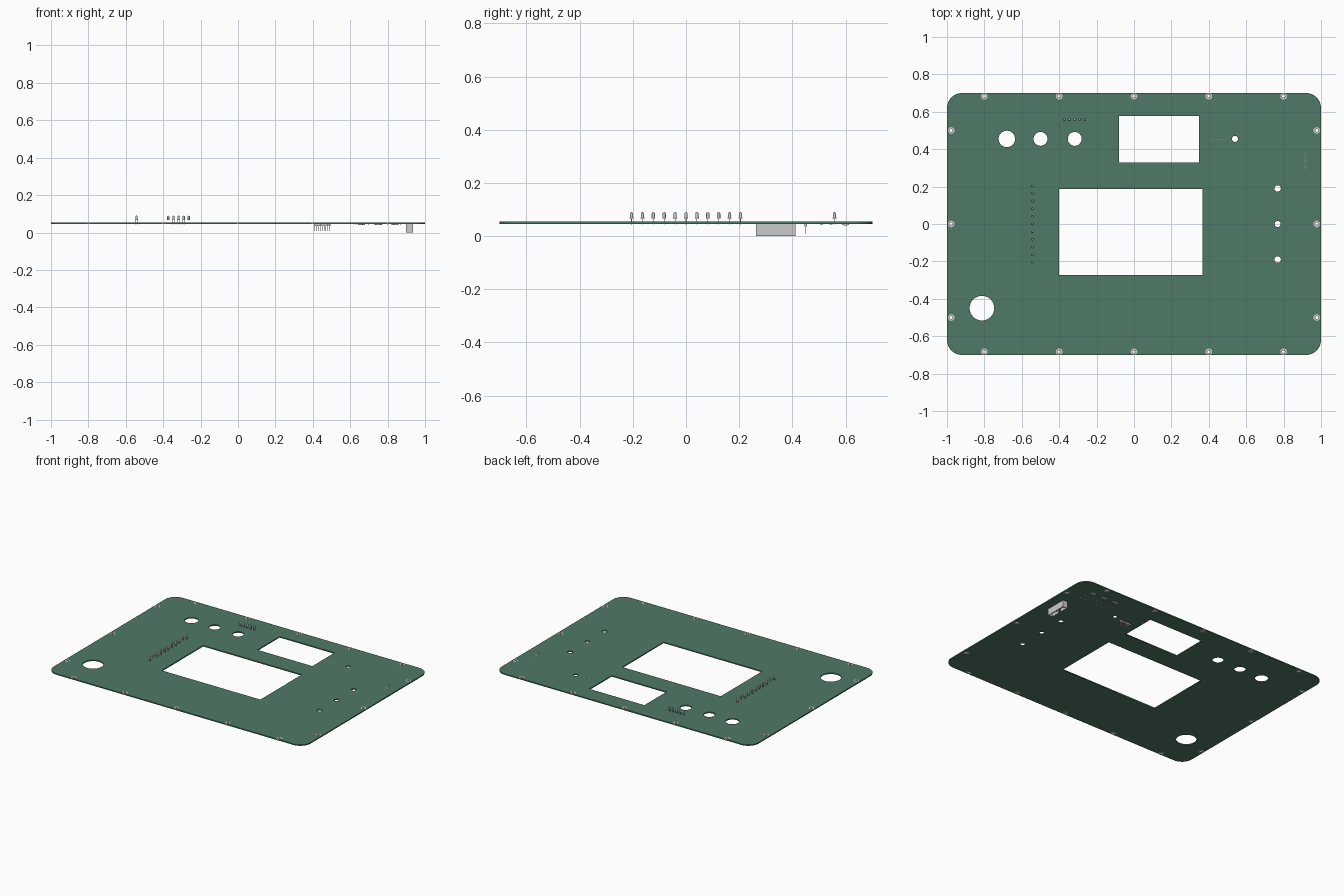
import bpy, bmesh, math
from mathutils import Vector, Matrix

if "Cube" in bpy.data.objects:
    bpy.data.objects.remove(bpy.data.objects["Cube"])

Z0, Z1 = 0.046, 0.054          # underside and top of the board
MID = (Z0 + Z1) / 2

green = bpy.data.materials.new("board_green")
green.diffuse_color = (0.08, 0.195, 0.135, 1)
green.use_nodes = True
green.node_tree.nodes["Principled BSDF"].inputs["Base Color"].default_value = green.diffuse_color


def box(bm, x0, x1, y0, y1, z0, z1):
    m = Matrix.Translation(((x0 + x1) / 2, (y0 + y1) / 2, (z0 + z1) / 2))
    m = m @ Matrix.Diagonal((x1 - x0, y1 - y0, z1 - z0, 1))
    bmesh.ops.create_cube(bm, size=1, matrix=m)


def post(bm, x, y, w, z0, z1):
    box(bm, x - w / 2, x + w / 2, y - w / 2, y + w / 2, z0, z1)


def lathe(bm, x, y, profile, n=16, closed=False):
    # revolve (radius, z) points around a vertical axis
    rings = []
    for r, z in profile:
        if r == 0:
            rings.append([bm.verts.new((x, y, z))] * n)
        else:
            rings.append([bm.verts.new((x + r * math.cos(2 * math.pi * k / n),
                                        y + r * math.sin(2 * math.pi * k / n), z))
                          for k in range(n)])
    pairs = list(zip(rings, rings[1:]))
    if closed:
        pairs.append((rings[-1], rings[0]))
    for a, b in pairs:
        for k in range(n):
            j = (k + 1) % n
            bm.faces.new(list(dict.fromkeys((a[k], a[j], b[j], b[k]))))


def finish(bm, name, smooth=False):
    bmesh.ops.recalc_face_normals(bm, faces=bm.faces)
    me = bpy.data.meshes.new(name)
    bm.to_mesh(me)
    bm.free()
    ob = bpy.data.objects.new(name, me)
    bpy.context.collection.objects.link(ob)
    if smooth:
        bpy.ops.object.select_all(action='DESELECT')
        ob.select_set(True)
        bpy.context.view_layer.objects.active = ob
        bpy.ops.object.shade_smooth_by_angle(angle=math.radians(35))
    return ob


def circle(x, y, r, n=32):
    return [(x + r * math.cos(2 * math.pi * k / n), y + r * math.sin(2 * math.pi * k / n))
            for k in range(n)]


def rect(x0, x1, y0, y1):
    return [(x0, y0), (x1, y0), (x1, y1), (x0, y1)]


def rounded(hx, hy, r, n=10):
    pts = []
    for q, (sx, sy) in enumerate([(1, 1), (-1, 1), (-1, -1), (1, -1)]):
        for k in range(n + 1):
            a = math.pi / 2 * (q + k / n)
            pts.append((sx * (hx - r) + r * math.cos(a), sy * (hy - r) + r * math.sin(a)))
    return pts


# mounting hole positions along all four edges
mounts = [(x, s * 0.683) for x in (-0.8, -0.4, 0, 0.4, 0.8) for s in (-1, 1)]
mounts += [(s * 0.977, y) for y in (-0.5, 0, 0.5) for s in (-1, 1)]

# board: outline plus holes, filled and extruded
holes = [(-0.813, -0.45, 0.066), (-0.68, 0.455, 0.044), (-0.5, 0.455, 0.037),
         (-0.317, 0.455, 0.037), (0.54, 0.455, 0.016), (0.768, 0.19, 0.017),
         (0.768, 0, 0.016), (0.768, -0.19, 0.017)]
loops = [rounded(1, 0.7, 0.08), rect(-0.08, 0.348, 0.33, 0.577), rect(-0.402, 0.366, -0.274, 0.187)]
loops += [circle(*h) for h in holes] + [circle(x, y, 0.009, 16) for x, y in mounts]
cu = bpy.data.curves.new("circuit_board", 'CURVE')
cu.dimensions = '2D'
cu.fill_mode = 'BOTH'
cu.extrude = (Z1 - Z0) / 2
for pts in loops:
    sp = cu.splines.new('POLY')
    sp.points.add(len(pts) - 1)
    for p, (x, y) in zip(sp.points, pts):
        p.co = (x, y, 0, 1)
    sp.use_cyclic_u = True
board = bpy.data.objects.new("circuit_board", cu)
bpy.context.collection.objects.link(board)
board.location.z = MID
bpy.context.view_layer.objects.active = board
board.select_set(True)
bpy.ops.object.convert(target='MESH')
board = bpy.context.view_layer.objects.active
board.data.materials.clear()
board.data.materials.append(green)

# plated rings around the mounting holes
bm = bmesh.new()
for x, y in mounts:
    lathe(bm, x, y, [(0.008, Z0 - 0.0006), (0.018, Z0 - 0.0006),
                     (0.018, Z1 + 0.0006), (0.008, Z1 + 0.0006)], 20, True)
finish(bm, "mounting_rings", True)


# indicator lamps standing on two wire leads
def lamps(name, spots):
    bm = bmesh.new()
    dome = [(0.006 * math.cos(a), 0.084 + 0.006 * math.sin(a))
            for a in (math.radians(d) for d in (0, 22.5, 45, 67.5))]
    for x, y in spots:
        lathe(bm, x, y, [(0, 0.066), (0.0072, 0.066), (0.0072, 0.07), (0.006, 0.07)]
              + dome + [(0, 0.09)])
        for s in (-1, 1):
            post(bm, x + s * 0.004, y, 0.002, Z0 - 0.003, 0.067)
    finish(bm, name, True)


lamps("lamp_column", [(-0.543, -0.205 + 0.041 * i) for i in range(11)])
lamps("lamp_row", [(-0.373 + 0.0275 * i, 0.558) for i in range(5)])

# ribbon cable socket: open shell with a key slot and two rows of pins
bm = bmesh.new()
x0, x1, y0, y1, t = 0.899, 0.935, 0.263, 0.411, 0.004
ym = (y0 + y1) / 2
box(bm, x0, x1, y0, y1, 0.036, Z0)
box(bm, x1 - t, x1, y0, y1, 0, 0.036)
box(bm, x0 + t, x1 - t, y0, y0 + t, 0, 0.036)
box(bm, x0 + t, x1 - t, y1 - t, y1, 0, 0.036)
box(bm, x0, x0 + t, y0, ym - 0.009, 0, 0.036)
box(bm, x0, x0 + t, ym + 0.009, y1, 0, 0.036)
finish(bm, "cable_socket")
bm = bmesh.new()
for i in range(10):
    for s in (-1, 1):
        post(bm, (x0 + x1) / 2 + s * 0.005, ym + (i - 4.5) * 0.01, 0.0026, 0.008, Z1 + 0.0005)
finish(bm, "cable_socket_pins")

# single row pin header
bm = bmesh.new()
for i in range(9):
    x = 0.41 + 0.01 * i
    box(bm, x - 0.0045, x + 0.0045, 0.445, 0.455, 0.036, Z0)
    post(bm, x, 0.45, 0.0026, 0.008, Z1 + 0.0005)
finish(bm, "pin_header")

# small surface-mounted chips with side legs
bm = bmesh.new()
for cx in (0.66, 0.75, 0.84):
    cy = 0.6
    box(bm, cx - 0.019, cx + 0.019, cy - 0.008, cy + 0.008, 0.0395, 0.0455)
    for i in range(7):
        lx = cx + (i - 3) * 0.005
        for s in (-1, 1):
            a, b = sorted((cy + s * 0.008, cy + s * 0.011))
            box(bm, lx - 0.001, lx + 0.001, a, b, 0.042, 0.043)
            a, b = sorted((cy + s * 0.010, cy + s * 0.013))
            box(bm, lx - 0.001, lx + 0.001, a, b, 0.043, Z0)
finish(bm, "surface_chips")

# small surface-mounted resistors below the chips
bm = bmesh.new()
for i in range(8):
    for y in (0.51, 0.545):
        x = 0.63 + 0.034 * i
        box(bm, x - 0.003, x + 0.003, y - 0.006, y + 0.006, 0.0435, Z0)
finish(bm, "surface_resistors")
